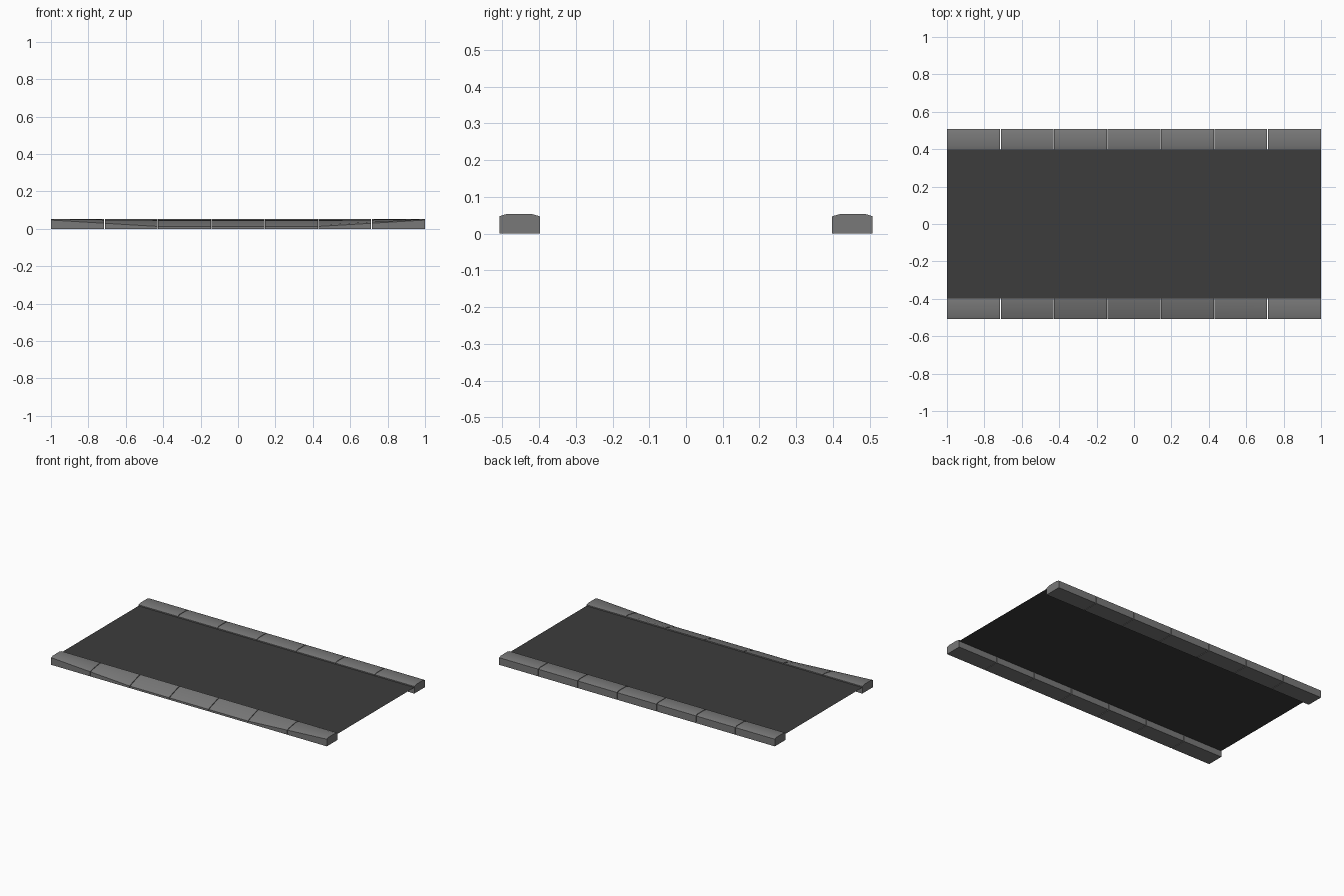
import bpy, bmesh

cube = bpy.data.objects.get("Cube")
if cube:
    bpy.data.objects.remove(cube, do_unlink=True)


def make_material(name, value):
    mat = bpy.data.materials.new(name)
    mat.use_nodes = True
    colour = (value, value, value, 1)
    mat.diffuse_color = colour
    bsdf = mat.node_tree.nodes["Principled BSDF"]
    bsdf.inputs["Base Color"].default_value = colour
    bsdf.inputs["Roughness"].default_value = 0.9
    return mat


asphalt = make_material("dark asphalt", 0.045)
concrete = make_material("grey concrete", 0.19)

BLOCKS = 7
PITCH = 2 / BLOCKS
GAP = 0.004
INNER, OUTER = 0.398, 0.508
# Distance from the centre line, full height, dropped height
PROFILE = [(OUTER, 0, 0), (OUTER, 0.047, 0.013), (0.489, 0.053, 0.021),
           (0.419, 0.053, 0.044), (INNER, 0.047, 0.047), (INNER, 0, 0)]


def add_object(name, bm, mat):
    bmesh.ops.recalc_face_normals(bm, faces=bm.faces)
    mesh = bpy.data.meshes.new(name)
    bm.to_mesh(mesh)
    bm.free()
    mesh.materials.append(mat)
    obj = bpy.data.objects.new(name, mesh)
    bpy.context.collection.objects.link(obj)
    return obj


def drop_amount(x):
    """0 at the ends, 1 along the lowered middle three blocks."""
    return min(1, (1 - abs(x)) / (2 * PITCH))


def kerb(name, side, dropped):
    bm = bmesh.new()
    for i in range(BLOCKS):
        start = -1 + i * PITCH
        ends = (start + (GAP / 2 if i else 0),
                start + PITCH - (GAP / 2 if i < BLOCKS - 1 else 0))
        rings = []
        for x in ends:
            t = drop_amount(x) if dropped else 0
            rings.append([bm.verts.new((x, side * y, high + (low - high) * t))
                          for y, high, low in PROFILE])
        a, b = rings
        bm.faces.new(a)
        bm.faces.new(b)
        for j in range(len(a)):
            k = (j + 1) % len(a)
            bm.faces.new((a[j], a[k], b[k], b[j]))
    obj = add_object(name, bm, concrete)
    bpy.ops.object.select_all(action="DESELECT")
    obj.select_set(True)
    bpy.context.view_layer.objects.active = obj
    bpy.ops.object.shade_smooth_by_angle(angle=0.6)


# Kerbs: dropped at the front for a driveway, full height at the back
kerb("front_dropped_kerb", -1, True)
kerb("back_kerb", 1, False)

# Road surface sheet between the kerbs
bm = bmesh.new()
bm.faces.new([bm.verts.new((x, y * INNER, 0.04))
              for x, y in ((-1, -1), (1, -1), (1, 1), (-1, 1))])
road = add_object("road_surface", bm, asphalt)
